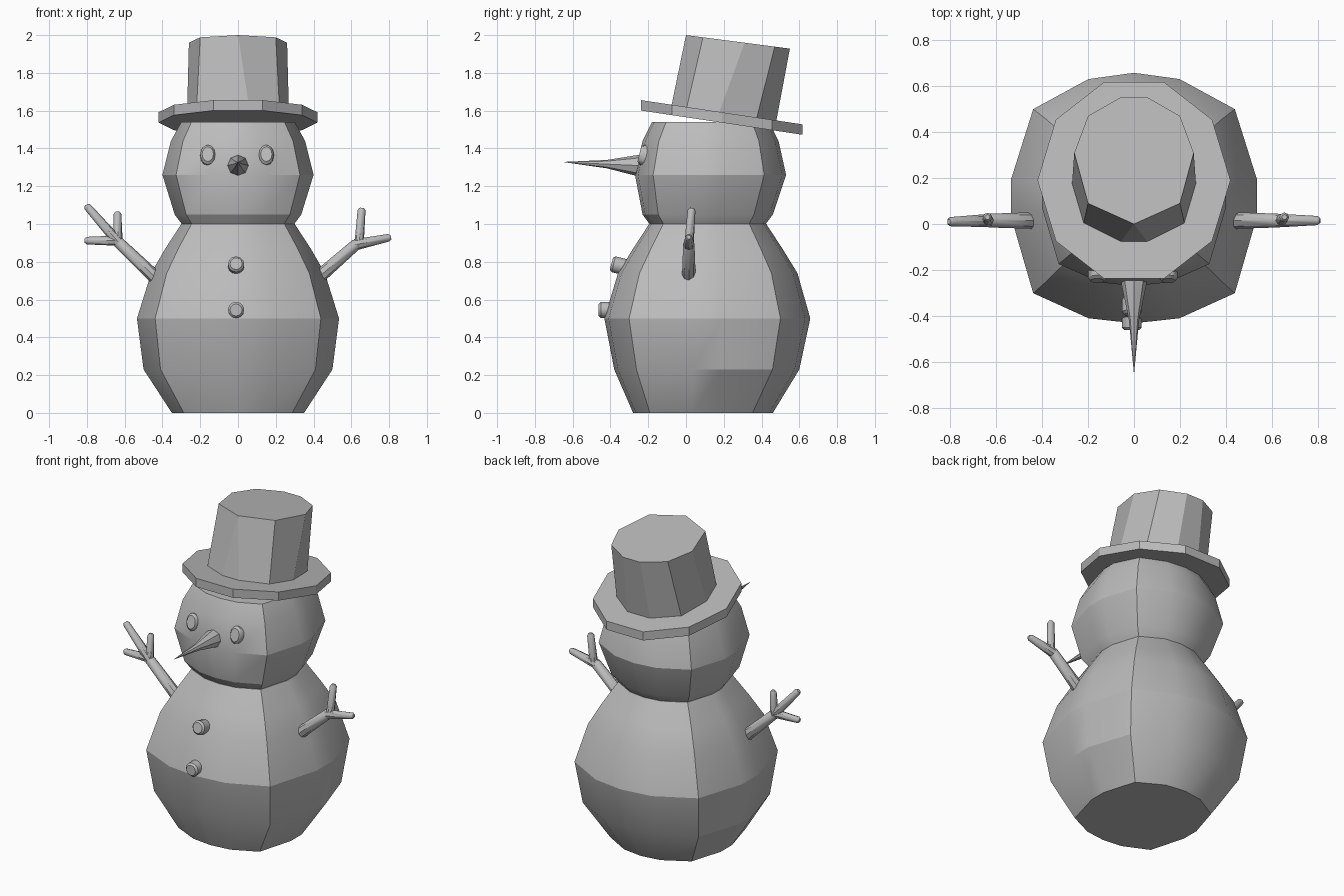
import bpy, bmesh, math
from mathutils import Vector

cube = bpy.data.objects.get("Cube")
if cube:
    bpy.data.objects.remove(cube)

# One clay grey for the whole model
grey = bpy.data.materials.new("clay_grey")
grey.use_nodes = True
grey.diffuse_color = (0.5, 0.5, 0.5, 1)
grey.node_tree.nodes["Principled BSDF"].inputs["Base Color"].default_value = (0.5, 0.5, 0.5, 1)


def loft(name, rings, angle=30):
    """Skin equal-length rings of points, close both ends and shade."""
    bm = bmesh.new()
    rows = [[bm.verts.new(p) for p in ring] for ring in rings]
    for a, b in zip(rows, rows[1:]):
        n = len(a)
        for i in range(n):
            j = (i + 1) % n
            bm.faces.new((a[i], a[j], b[j], b[i]))
    bm.faces.new(list(reversed(rows[0])))
    bm.faces.new(rows[-1])
    bmesh.ops.remove_doubles(bm, verts=bm.verts, dist=0.0005)
    bmesh.ops.recalc_face_normals(bm, faces=bm.faces)
    mesh = bpy.data.meshes.new(name)
    bm.to_mesh(mesh)
    bm.free()
    mesh.materials.append(grey)
    obj = bpy.data.objects.new(name, mesh)
    bpy.context.collection.objects.link(obj)
    bpy.ops.object.select_all(action="DESELECT")
    obj.select_set(True)
    bpy.context.view_layer.objects.active = obj
    bpy.ops.object.shade_smooth_by_angle(angle=math.radians(angle))
    return obj


def mirrored(half):
    """Complete a +x half outline, given front to back."""
    return half + [(-x, y) for x, y in reversed(half)]


def tube(name, path, radii, sides=8, stretch=1.0):
    """Round section along a path; stretch scales the section upwards."""
    path = [Vector(p) for p in path]
    rings = []
    for i, p in enumerate(path):
        d = (path[min(i + 1, len(path) - 1)] - path[max(i - 1, 0)]).normalized()
        ref = Vector((1, 0, 0)) if abs(d.y) > 0.6 else Vector((0, 1, 0))
        u = (ref - d * ref.dot(d)).normalized()
        v = d.cross(u)
        turns = [2 * math.pi * k / sides for k in range(sides)]
        rings.append([p + (u * math.cos(t) + v * math.sin(t) * stretch) * radii[i] for t in turns])
    return loft(name, rings, 40)


# Snowballs: a faceted, slightly square section with stacked levels
section = mirrored([(0, -1), (0.37, -0.96), (0.82, -0.76), (1, -0.15),
                    (1, 0.15), (0.82, 0.71), (0.37, 0.95), (0, 1)])


def snowball(name, levels):
    loft(name, [[(x * rx, cy + y * ry, z) for x, y in section]
                for z, cy, rx, ry in levels], 24)


snowball("body", [(0, 0.09, 0.35, 0.37), (0.23, 0.11, 0.5, 0.49), (0.5, 0.113, 0.535, 0.545),
                  (0.74, 0.115, 0.46, 0.475), (0.87, 0.115, 0.385, 0.395), (1.0, 0.115, 0.3, 0.31)])
snowball("head", [(0.99, 0.115, 0.29, 0.3), (1.05, 0.115, 0.335, 0.345), (1.26, 0.13, 0.4, 0.4),
                  (1.44, 0.13, 0.355, 0.36), (1.54, 0.13, 0.3, 0.31)])


# Hat: both parts lean backwards
def leaning(outline, height, lean):
    return [(x, y, height - lean * y) for x, y in outline]


brim = [(0.42 * math.cos(k * math.pi / 5), 0.19 + 0.45 * math.sin(k * math.pi / 5)) for k in range(10)]
loft("hat_brim", [leaning(brim, z, 0.15) for z in (1.565, 1.62)], 20)
crown_base = mirrored([(0.06, -0.08), (0.22, 0), (0.27, 0.17), (0.23, 0.37), (0.08, 0.475)])
crown_top = mirrored([(0, 0), (0.2, 0.09), (0.26, 0.31), (0.2, 0.47), (0.06, 0.55)])
loft("hat_crown", [leaning(crown_base, 1.6, 0.15), leaning(crown_top, 2.0, 0.13)], 25)

# Carrot nose
tube("nose", [(0, -0.2, 1.305), (0, -0.26, 1.31), (0, -0.42, 1.317), (0, -0.645, 1.328)],
     [0.055, 0.055, 0.022, 0.001])


# Eyes and buttons: domed discs pressed into the snow
def stud(name, x, y, z, rise, radius, depth, stretch):
    out = Vector((0, -math.cos(rise), math.sin(rise)))
    p = Vector((x, y, z))
    tube(name, [p - out * depth, p - out * 0.012, p],
         [radius, radius, radius * 0.75], 12, stretch)


for side, x in (("left", 0.15), ("right", -0.16)):
    stud(side + "_eye", x, -0.247, 1.37, 0.25, 0.04, 0.06, 1.35)
stud("upper_button", -0.01, -0.395, 0.79, 0.25, 0.043, 0.08, 1)
stud("lower_button", -0.01, -0.462, 0.545, 0, 0.043, 0.07, 1)


# Twig arms, each branch with a rounded tip
def twig(name, start, end, r0, r1):
    a, b = Vector(start), Vector(end)
    step = (b - a).normalized() * r1 * 0.6
    tube(name, [a, b - step, b], [r0, r1, r1 * 0.55])


left_fork, right_fork = (0.64, 0.015, 0.905), (-0.645, 0.015, 0.915)
twig("left_arm", (0.44, 0.015, 0.73), left_fork, 0.036, 0.03)
twig("left_finger_upper", (0.64, 0.015, 0.88), (0.655, 0.03, 1.085), 0.025, 0.021)
twig("left_finger_outer", (0.62, 0.015, 0.89), (0.81, 0.015, 0.93), 0.03, 0.02)
twig("right_arm", (-0.44, 0.015, 0.72), right_fork, 0.036, 0.03)
twig("right_finger_long", (-0.63, 0.015, 0.9), (-0.805, 0.01, 1.1), 0.029, 0.02)
twig("right_finger_upper", (-0.635, 0.015, 0.9), (-0.638, 0.03, 1.065), 0.025, 0.02)
twig("right_finger_lower", (-0.64, 0.015, 0.912), (-0.812, 0.01, 0.912), 0.027, 0.02)
